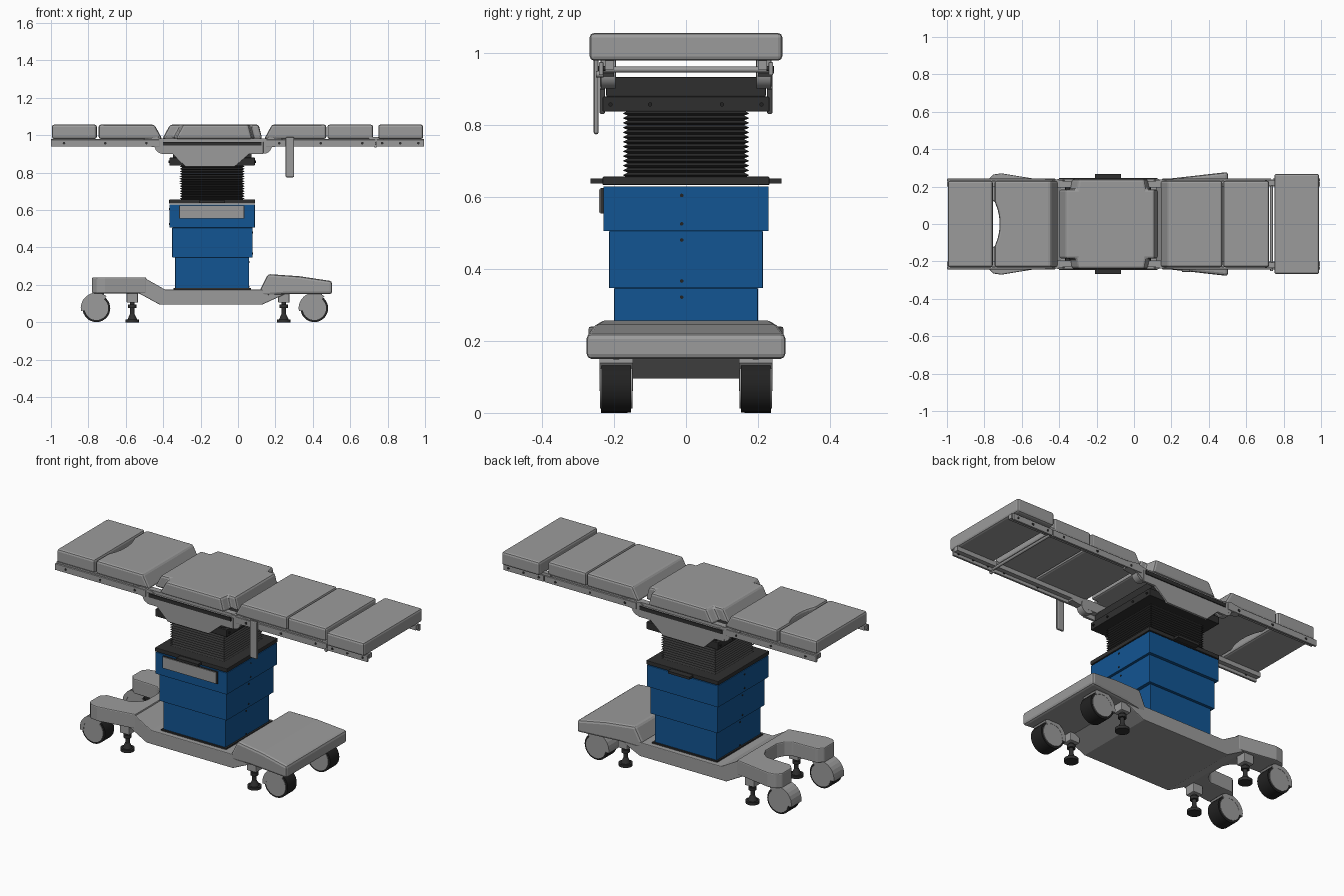
import bpy, bmesh, math
from mathutils import Matrix, Vector

cube = bpy.data.objects.get("Cube")
if cube:
    bpy.data.objects.remove(cube, do_unlink=True)


def material(name, rgb):
    m = bpy.data.materials.new(name)
    m.use_nodes = True
    m.diffuse_color = (*rgb, 1)
    m.node_tree.nodes["Principled BSDF"].inputs["Base Color"].default_value = (*rgb, 1)
    return m


GREY = material("light grey", (0.33, 0.33, 0.33))
BLUE = material("deep blue", (0.006, 0.09, 0.29))
DARK = material("charcoal", (0.028, 0.028, 0.028))
BLACK = material("rubber black", (0.016, 0.016, 0.016))


def finish(name, bm, mat, bevel=0, smooth=False):
    bmesh.ops.recalc_face_normals(bm, faces=bm.faces)
    mesh = bpy.data.meshes.new(name)
    bm.to_mesh(mesh)
    bm.free()
    mesh.materials.append(mat)
    ob = bpy.data.objects.new(name, mesh)
    bpy.context.collection.objects.link(ob)
    if smooth:
        bpy.ops.object.select_all(action='DESELECT')
        ob.select_set(True)
        bpy.context.view_layer.objects.active = ob
        bpy.ops.object.shade_smooth_by_angle(angle=math.radians(35))
    if bevel:
        b = ob.modifiers.new("soft edges", 'BEVEL')
        b.width, b.segments, b.limit_method = bevel, 2, 'ANGLE'
    return ob


def loft(name, rings, mat, bevel=0, smooth=False):
    """Skin a list of equal-length closed point rings and cap both ends."""
    bm = bmesh.new()
    vs = [[bm.verts.new(p) for p in ring] for ring in rings]
    n = len(vs[0])
    for a, b in zip(vs, vs[1:]):
        for i in range(n):
            j = (i + 1) % n
            bm.faces.new((a[i], a[j], b[j], b[i]))
    bm.faces.new(vs[0])
    bm.faces.new(vs[-1])
    return finish(name, bm, mat, bevel, smooth)


def box(name, x, y, z, mat, bevel=0):
    ring = lambda h: [(x[0], y[0], h), (x[1], y[0], h), (x[1], y[1], h), (x[0], y[1], h)]
    return loft(name, [ring(z[0]), ring(z[1])], mat, bevel)


def side_profile(name, pts, y0, y1, mat, bevel=0):
    """Extrude an x-z outline between two y values, given as functions of x."""
    f0 = y0 if callable(y0) else lambda x: y0
    f1 = y1 if callable(y1) else lambda x: y1
    return loft(name, [[(x, f(x), z) for x, z in pts] for f in (f0, f1)], mat, bevel)


def cylinder(name, centre, r, depth, axis, mat, r2=None, segs=24):
    bm = bmesh.new()
    turn = Vector((0, 0, 1)).rotation_difference(Vector(axis)).to_matrix().to_4x4()
    bmesh.ops.create_cone(bm, cap_ends=True, segments=segs, radius1=r,
                          radius2=r if r2 is None else r2, depth=depth,
                          matrix=Matrix.Translation(centre) @ turn)
    return finish(name, bm, mat, 0, True)


def mirrored_plan(half):
    return half + [(x, -y) for x, y in reversed(half)]


def pad(name, half, slant, z=(0.98, 1.057)):
    """Cushion from a half plan; slant maps a lower x to its upper x."""
    plan = mirrored_plan(half)
    return loft(name, [[(x, y, z[0]) for x, y in plan],
                       [(slant(x), y, z[1]) for x, y in plan]], GREY, 0.012)


X, Y, Z = (1, 0, 0), (0, 1, 0), (0, 0, 1)
SIDES = (("right", -1), ("left", 1))

# Cushions
same = lambda x: x
pad("head_pad", [(-0.995, 0.232), (-0.755, 0.232)], same)
bite = [(-0.718 - 0.027 * (y / 0.12) ** 2, y) for y in (0.02, 0.05, 0.08, 0.12)]
pad("back_pad", bite + [(-0.745, 0.232), (-0.405, 0.232)],
    lambda x: x - 0.042 if x > -0.5 else x)
pad("seat_pad", [(-0.405, 0.185), (-0.345, 0.185), (-0.335, 0.24), (0.075, 0.24),
                 (0.085, 0.185), (0.13, 0.185)],
    lambda x: x + 0.042 if x < -0.1 else x - 0.02)
pad("thigh_pad", [(0.14, 0.232), (0.472, 0.232)], lambda x: x + 0.042 if x < 0.3 else x)
pad("leg_pad", [(0.478, 0.232), (0.722, 0.232)], same)
pad("foot_pad", [(0.75, 0.268), (0.99, 0.268)], same)

# Table frame, rails, hinges and side plates
skirt = [(-0.41, 0.965), (-0.41, 0.9), (-0.35, 0.9), (-0.28, 0.832), (-0.02, 0.832),
         (0.06, 0.9), (0.135, 0.9), (0.135, 0.965)]
for side, s in SIDES:
    for part, x0, x1 in (("back", -1, -0.42), ("leg", 0.15, 0.735), ("foot", 0.74, 0.995)):
        box(f"{side}_{part}_frame", (x0, x1), (s * 0.2, s * 0.226), (0.955, 0.981), GREY)
        box(f"{side}_{part}_rail", (x0, x1), (s * 0.23, s * 0.242), (0.94, 0.976), GREY, 0.002)
        for i in range(3):
            bx = x0 + (x1 - x0) * (0.12 + 0.38 * i)
            cylinder(f"{side}_{part}_bolt_{i}", (bx, s * 0.234, 0.958), 0.007, 0.02, Y, DARK, segs=12)
    box(f"{side}_seat_beam", (-0.41, 0.135), (s * 0.195, s * 0.23), (0.925, 0.982), GREY)
    side_profile(f"{side}_skirt", skirt, s * 0.226, s * 0.24, GREY, 0.002)
    box(f"{side}_skirt_slot", (-0.4, 0.125), (s * 0.238, s * 0.245), (0.944, 0.965), DARK)
    for joint, hx, d in (("back", -0.405, -1), ("leg", 0.14, 1)):
        cylinder(f"{side}_{joint}_hinge", (hx, s * 0.216, 0.942), 0.04, 0.04, Y, GREY)
        side_profile(f"{side}_{joint}_hinge_arm",
                     [(hx, 0.908), (hx + d * 0.035, 0.935), (hx + d * 0.1, 0.945),
                      (hx + d * 0.1, 0.98), (hx + d * 0.03, 0.99), (hx, 0.98)],
                     s * 0.2, s * 0.238, GREY)
    box(f"{side}_foot_bracket", (0.7, 0.78), (s * 0.205, s * 0.235), (0.965, 0.99), GREY)
cylinder("cross_rod", (0.735, 0, 0.955), 0.008, 0.46, Y, GREY, segs=12)
cylinder("cross_rod_knob", (0.735, -0.24, 0.942), 0.009, 0.02, Y, GREY, segs=12)
box("hanging_lever", (0.255, 0.3), (-0.257, -0.243), (0.775, 0.99), GREY, 0.006)

# Column head
CX = -0.138
box("head_lower", (CX - 0.228, CX + 0.228), (-0.232, 0.232), (0.838, 0.88), DARK, 0.003)
box("head_upper", (CX - 0.21, CX + 0.21), (-0.222, 0.222), (0.88, 0.934), DARK, 0.003)
for y in (-0.21, -0.1, 0.1, 0.21):
    for d in (-1, 1):
        cylinder("head_bolt", (CX + d * 0.229, y, 0.858), 0.006, 0.008, X, BLACK, segs=12)

# Pleated bellows
pleats, low, high = 14, 0.655, 0.84
rings = []
for i in range(2 * pleats + 1):
    inset = 0.014 * (i % 2 == 0)
    hx, hy = 0.174 - inset, 0.176 - inset
    z = low + (high - low) * i / (2 * pleats)
    rings.append([(CX + a * hx, b * hy, z) for a, b in ((-1, -1), (1, -1), (1, 1), (-1, 1))])
loft("bellows", rings, DARK)

# Collar with side tabs
box("collar", (CX - 0.23, CX + 0.23), (-0.232, 0.232), (0.634, 0.657), DARK, 0.003)
box("collar_tabs", (-0.208, -0.07), (-0.266, 0.266), (0.638, 0.652), DARK)

# Telescopic column covers
for name, x0, x1, hy, z0, z1 in (("upper", -0.366, 0.09, 0.23, 0.506, 0.63),
                                 ("middle", -0.352, 0.077, 0.214, 0.347, 0.506),
                                 ("lower", -0.336, 0.06, 0.2, 0.17, 0.347)):
    box(f"{name}_column_cover", (x0, x1), (-hy, hy), (z0, z1), BLUE, 0.002)
    for z in (z0 + 0.02, z1 - 0.025):
        for x in (x0, x1):
            cylinder(f"{name}_cover_screw", (x, -0.012, z), 0.005, 0.004, X, BLACK, segs=12)
box("control_panel_back", (-0.315, 0.035), (-0.238, -0.228), (0.555, 0.625), DARK)
box("control_panel", (-0.31, 0.03), (-0.242, -0.237), (0.558, 0.622), GREY)

# Base
side_profile("base_deck", [(-0.53, 0.155), (-0.42, 0.095), (0.13, 0.095), (0.25, 0.15),
                           (0.25, 0.175), (-0.39, 0.175), (-0.505, 0.24), (-0.53, 0.24)],
             -0.235, 0.235, GREY, 0.004)
box("column_foot", (-0.345, 0.07), (-0.208, 0.208), (0.17, 0.183), DARK)
flare = lambda x: 0.235 + 0.112 * (x - 0.12)
side_profile("base_broad_end", [(0.12, 0.14), (0.12, 0.178), (0.16, 0.258), (0.33, 0.246),
                                (0.503, 0.22), (0.503, 0.15), (0.25, 0.15)],
             lambda x: -flare(x), flare, GREY, 0.014)
fork = mirrored_plan([(-0.545, 0.05), (-0.565, 0.09), (-0.6, 0.115), (-0.75, 0.12),
                      (-0.78, 0.15), (-0.78, 0.235), (-0.755, 0.264), (-0.71, 0.271),
                      (-0.49, 0.235)])
loft("base_forked_end", [[(x, y, z) for x, y in fork] for z in (0.155, 0.24)], GREY, 0.006)

# Casters and levelling feet at the four corners
for side, s in SIDES:
    for end, cx, fx in (("forked", -0.757, -0.565), ("broad", 0.408, 0.245)):
        tag = f"{end}_{side}"
        cy = s * 0.194
        cylinder(f"{tag}_wheel", (cx, cy, 0.075), 0.074, 0.082, Y, BLACK, segs=32)
        cylinder(f"{tag}_wheel_cover", (cx, cy, 0.075), 0.063, 0.09, Y, GREY, segs=32)
        angles = [math.radians(a) for a in range(50, 191, 14)]
        arc = lambda r: [(cx + r * math.cos(a), 0.075 + r * math.sin(a)) for a in angles]
        side_profile(f"{tag}_mudguard", arc(0.084) + arc(0.06)[::-1],
                     cy - 0.046, cy + 0.046, GREY)
        cylinder(f"{tag}_swivel", (cx + 0.01, cy, 0.15), 0.03, 0.03, Z, GREY)

        fy = s * 0.2
        box(f"{tag}_foot_bracket", (fx - 0.03, fx + 0.03), (fy - 0.03, fy + 0.03), (0.105, 0.165), GREY, 0.004)
        cylinder(f"{tag}_foot_stem", (fx, fy, 0.06), 0.012, 0.1, Z, DARK, segs=16)
        cylinder(f"{tag}_foot_nut", (fx, fy, 0.085), 0.022, 0.018, Z, DARK, segs=16)
        cylinder(f"{tag}_foot_cone", (fx, fy, 0.03), 0.026, 0.03, Z, DARK, r2=0.012)
        cylinder(f"{tag}_foot_disc", (fx, fy, 0.008), 0.037, 0.016, Z, DARK)
